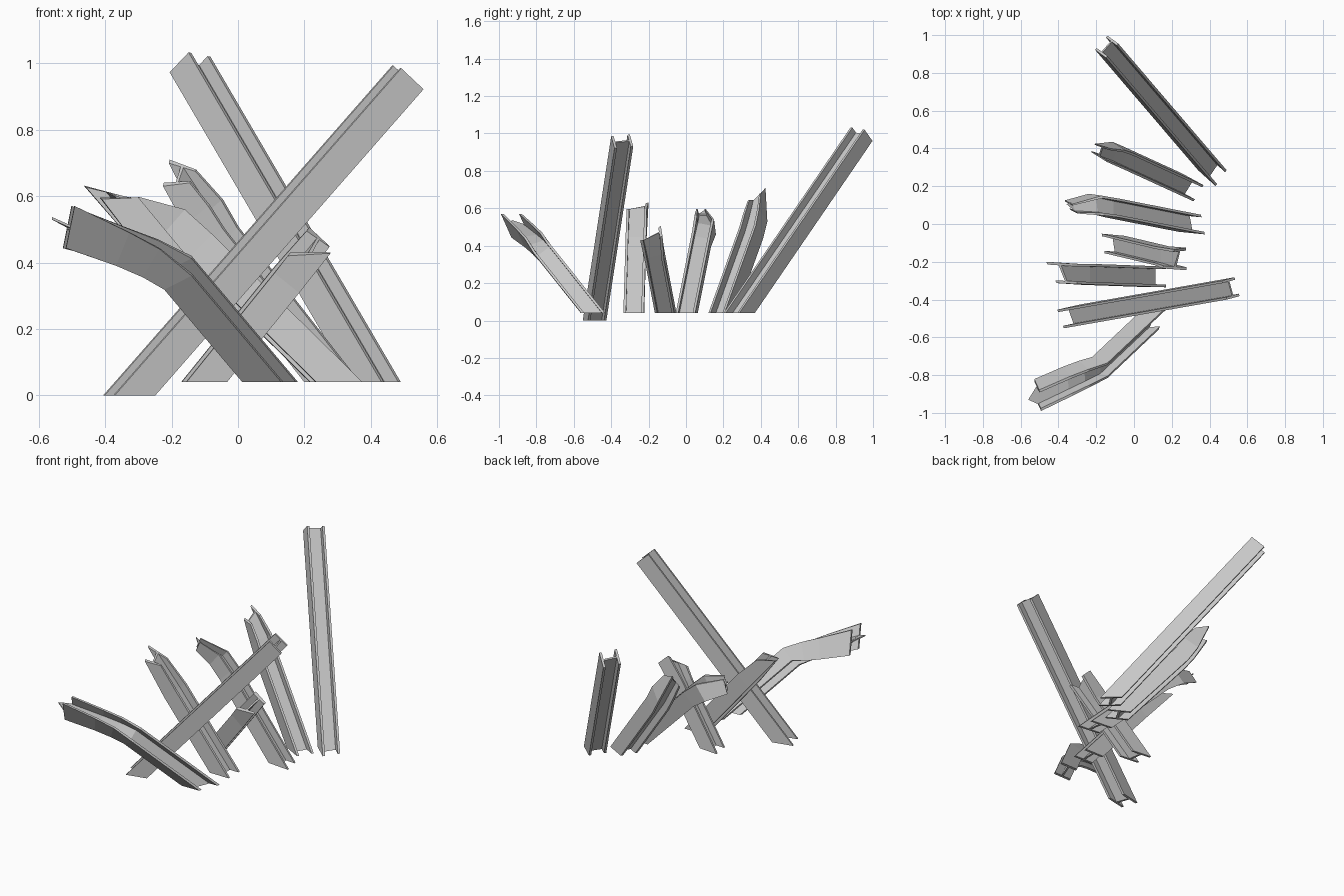
import bpy
import bmesh
from mathutils import Vector as V

if "Cube" in bpy.data.objects:
    bpy.data.objects.remove(bpy.data.objects["Cube"])

steel = bpy.data.materials.new("grey_steel")
steel.use_nodes = True
GREY = (0.58, 0.58, 0.58, 1)
steel.diffuse_color = GREY
steel.node_tree.nodes["Principled BSDF"].inputs["Base Color"].default_value = GREY

# I-beam outline: u runs across a flange, v runs from one flange to the other
T, A, B = 0.13, 0.45, 0.55
PROFILE = [(0, 0), (1, 0), (1, T), (B, T), (B, 1 - T), (1, 1 - T),
           (1, 1), (0, 1), (0, 1 - T), (A, 1 - T), (A, T), (0, T)]


def finish(name, bm):
    bmesh.ops.recalc_face_normals(bm, faces=bm.faces)
    mesh = bpy.data.meshes.new(name)
    bm.to_mesh(mesh)
    bm.free()
    mesh.materials.append(steel)
    obj = bpy.data.objects.new(name, mesh)
    bpy.context.collection.objects.link(obj)
    return obj


def beam(name, stations, floor=0.04):
    """Loft the I outline; a station is corner, flange width, depth, far flange width."""
    rows = [[V(p) for p in s] for s in stations]
    # run the foot below ground, then trim it level
    run = rows[1][0] - rows[0][0]
    rows[0][0] = rows[0][0] - run * (0.2 / run.z)
    bm = bmesh.new()
    rings = []
    for row in rows:
        corner, w, d = row[:3]
        w2 = row[3] if len(row) > 3 else w
        rings.append([bm.verts.new(corner + d * v + w.lerp(w2, v) * u) for u, v in PROFILE])
    n = len(PROFILE)
    for lo, hi in zip(rings, rings[1:]):
        for i in range(n):
            j = (i + 1) % n
            bm.faces.new((lo[i], lo[j], hi[j], hi[i]))
    # end cap split into two flanges and a web
    for k in ((0, 1, 2, 3, 10, 11), (3, 4, 9, 10), (4, 5, 6, 7, 8, 9)):
        bm.faces.new([rings[-1][i] for i in k])
    geom = bm.verts[:] + bm.edges[:] + bm.faces[:]
    bmesh.ops.bisect_plane(bm, geom=geom, plane_co=(0, 0, floor),
                           plane_no=(0, 0, 1), clear_inner=True)
    bmesh.ops.holes_fill(bm, edges=[e for e in bm.edges if e.is_boundary], sides=0)
    return finish(name, bm)


def shard(name, a, b, tip, thick=0.008):
    """Thin torn piece of web."""
    bm = bmesh.new()
    up = V((0, 0, thick / 2))
    top = [bm.verts.new(V(p) + up) for p in (a, b, tip)]
    low = [bm.verts.new(V(p) - up) for p in (a, b, tip)]
    bm.faces.new(top)
    bm.faces.new(low[::-1])
    for i in range(3):
        j = (i + 1) % 3
        bm.faces.new((top[i], low[i], low[j], top[j]))
    return finish(name, bm)


# Long straight beam at the back
w, d = (-.057, .042, -.06), (.066, .075, -.013)
beam("back_long_beam", [((.432, .201, .04), w, d), ((-.149, .88, 1.033), w, d)])

# Long straight beam crossing the front
w, d = (.067, .018, -.063), (-.027, .10, .009)
beam("front_long_beam", [((-.371, -.552, 0), w, d), ((.492, -.40, .985), w, d)], 0)

# Bent beam at the very front
w, d = (-.082, .031, -.042), (0, .08, .06)
beam("front_bent_beam", [
    ((.13, -.56, .04), w, d),
    ((-.14, -.815, .36), w, d),
    ((-.236, -.865, .44), (-.05, .045, -.085), (-.005, .096, .03)),
    ((-.327, -.91, .49), (-.04, .05, -.1), (-.008, .105, .015)),
    ((-.492, -.99, .57), (-.026, .057, -.127), (-.01, .112, 0))])
shard("front_bent_beam_tip", (-.5, -.957, .506), (-.51, -.85, .506), (-.56, -.93, .533))

# Beam with a torn top leaning to the right
w, d = (-.074, 0, -.063), (0, .11, 0)
beam("torn_beam", [
    ((.17, -.335, .04), w, d),
    ((-.2, -.322, .475), w, d),
    ((-.30, -.318, .596), (-.11, .005, -.005), (-.03, .108, 0), (-.135, .01, .036))])

# Short stub leaning to the left
w, d = (.074, 0, -.06), (0, .1, .02)
beam("short_beam", [
    ((-.155, -.155, .04), w, d),
    ((.11, -.218, .368), w, d),
    ((.15, -.235, .42), (.129, -.01, .008), (.065, .1, .086), (.06, .01, -.056))])

# Middle beam, pinched and bent over at the top
w, d = (-.069, 0, -.069), (0, .1, -.02)
beam("middle_bent_beam", [
    ((.375, -.055, .04), w, d),
    ((-.077, .034, .485), w, d),
    ((-.16, .045, .56), (-.07, .01, -.08), (-.01, .105, -.02)),
    ((-.297, .055, .597), (-.04, .02, -.07), (-.03, .05, 0))])
shard("middle_bent_beam_tip", (-.31, .065, .565), (-.33, .115, .565), (-.357, .105, .59))

# Twisted beam behind the middle
w, d = (-.065, .04, -.065), (.048, .088, .006)
beam("rear_bent_beam", [
    ((.315, .12, .04), w, d),
    ((-.045, .285, .5), w, d),
    ((-.09, .305, .57), (-.07, .045, -.06), (.045, .085, .02)),
    ((-.146, .33, .64), (-.08, .05, -.01), (.02, .07, .04), (-.08, .025, .03))])
